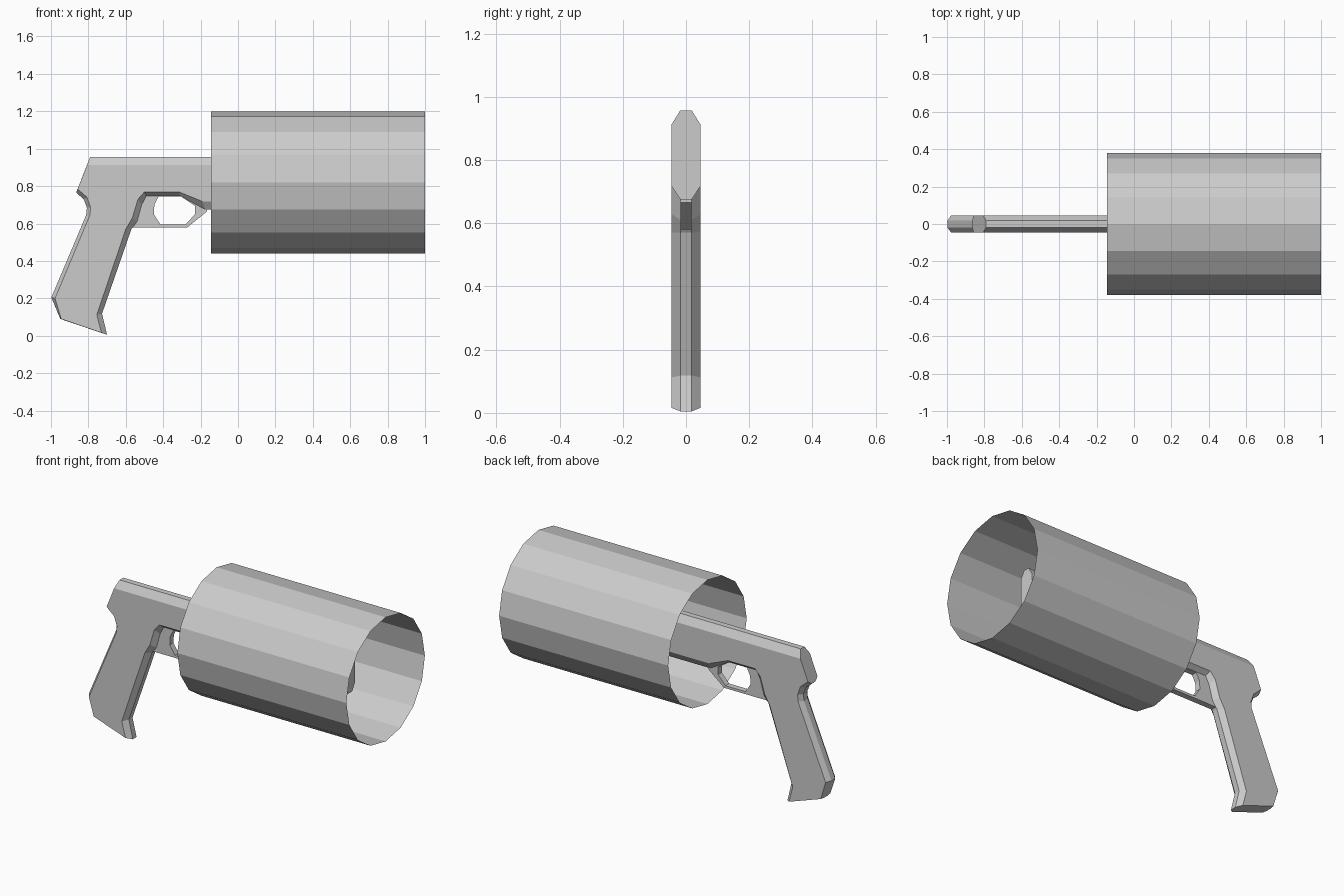
import bpy, bmesh
from math import sin, cos, pi

if "Cube" in bpy.data.objects:
    bpy.data.objects.remove(bpy.data.objects["Cube"])

HALF_SIDE = 0.046    # half width at the flat side faces
HALF_RIDGE = 0.018   # half width at the chamfered ridge


def finish(name, bm, recalc=True):
    if recalc:
        bmesh.ops.recalc_face_normals(bm, faces=bm.faces[:])
    mesh = bpy.data.meshes.new(name)
    bm.to_mesh(mesh)
    bm.free()
    obj = bpy.data.objects.new(name, mesh)
    bpy.context.collection.objects.link(obj)
    return obj


def ring(bm, pts, y):
    return [bm.verts.new((x, y, z)) for x, z in pts]


def bridge(bm, a, b):
    n = len(a)
    for i in range(n):
        j = (i + 1) % n
        bm.faces.new((a[i], a[j], b[j], b[i]))


# Barrel: open thin-walled 16-sided tube
bm = bmesh.new()
rings = [[bm.verts.new((x, 0.38 * cos(2 * pi * i / 16), 0.82 + 0.38 * sin(2 * pi * i / 16)))
          for i in range(16)] for x in (-0.145, 1.0)]
for i in range(16):
    j = (i + 1) % 16
    bm.faces.new((rings[0][i], rings[0][j], rings[1][j], rings[1][i]))
finish("barrel", bm, recalc=False)

# Frame and grip: chamfered profile, (ridge x, z, side x, z) per corner
profile = [
    (-0.79, 0.957, -0.807, 0.912),    # top rear
    (0.76, 0.957, 0.76, 0.912),       # nose inside the barrel
    (0.76, 0.675, 0.76, 0.718),
    (-0.175, 0.675, -0.19, 0.718),    # underside ahead of the trigger opening
    (-0.31, 0.748, -0.315, 0.769),
    (-0.49, 0.748, -0.50, 0.769),
    (-0.515, 0.70, -0.535, 0.73),
    (-0.54, 0.61, -0.565, 0.63),
    (-0.57, 0.57, -0.60, 0.57),       # grip front
    (-0.727, 0.118, -0.755, 0.112),
    (-0.70, 0.005, -0.73, 0.016),     # grip toe
    (-0.95, 0.09, -0.945, 0.09),      # grip heel
    (-0.998, 0.205, -0.978, 0.20),
    (-0.812, 0.645, -0.792, 0.645),   # notch for the hand
    (-0.808, 0.685, -0.788, 0.685),
    (-0.825, 0.73, -0.807, 0.74),
    (-0.865, 0.765, -0.858, 0.785),
]
ridge = [p[:2] for p in profile]
side = [p[2:] for p in profile]
bm = bmesh.new()
loops = [ring(bm, side, -HALF_SIDE), ring(bm, ridge, -HALF_RIDGE),
         ring(bm, ridge, HALF_RIDGE), ring(bm, side, HALF_SIDE)]
for a, b in zip(loops, loops[1:]):
    bridge(bm, a, b)
bm.faces.new(loops[0])
bm.faces.new(loops[-1])
finish("frame_and_grip", bm)

# Trigger guard: flat plate with an eight-sided opening
outer = [(-0.49, 0.76), (-0.30, 0.76), (-0.165, 0.69), (-0.165, 0.665),
         (-0.27, 0.58), (-0.465, 0.58), (-0.565, 0.58), (-0.53, 0.70)]
inner = [(-0.425, 0.745), (-0.305, 0.745), (-0.23, 0.695), (-0.23, 0.65),
         (-0.28, 0.595), (-0.415, 0.595), (-0.45, 0.65), (-0.447, 0.70)]
bm = bmesh.new()
o1, o2 = ring(bm, outer, -HALF_RIDGE), ring(bm, outer, HALF_RIDGE)
i1, i2 = ring(bm, inner, -HALF_RIDGE), ring(bm, inner, HALF_RIDGE)
for a, b in ((o1, o2), (o2, i2), (i2, i1), (i1, o1)):
    bridge(bm, a, b)
finish("trigger_guard", bm)
